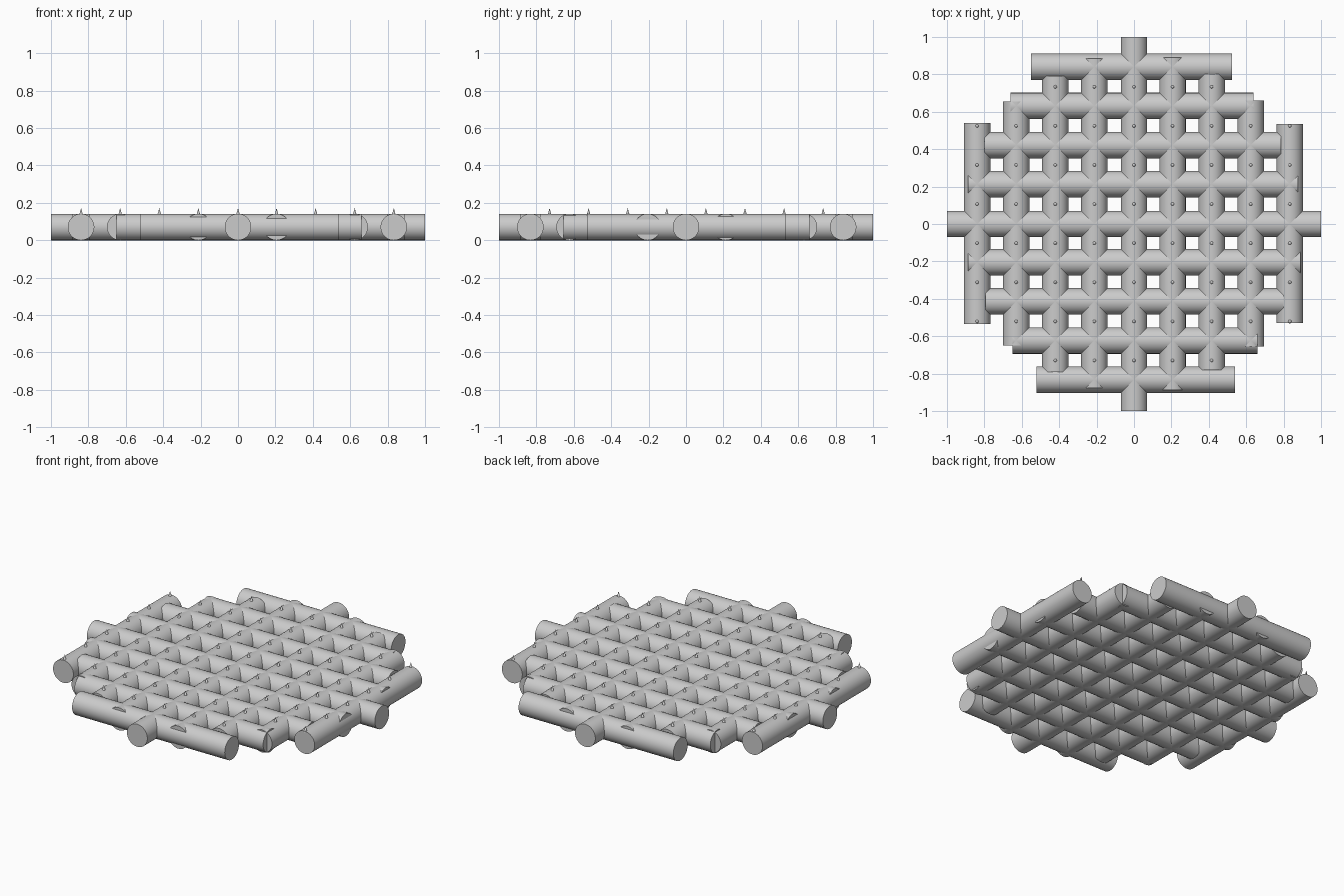
import bpy
from math import pi, radians

if "Cube" in bpy.data.objects:
    bpy.data.objects.remove(bpy.data.objects["Cube"])

R = 0.0708          # bar radius
STEP = 0.209        # grid spacing
CX, CY = -0.003, 0.004

# start and end of each bar, from index -4 to 4
X_BARS = [(-0.52, 0.54), (-0.65, 0.66), (-0.795, 0.80), (-0.888, 0.891), (-1, 1),
          (-0.888, 0.877), (-0.80, 0.785), (-0.66, 0.64), (-0.55, 0.525)]
Y_BARS = [(-0.535, 0.54), (-0.65, 0.655), (-0.79, 0.79), (-0.878, 0.886), (-1, 1),
          (-0.887, 0.891), (-0.78, 0.803), (-0.655, 0.66), (-0.53, 0.535)]


def smooth(ob):
    bpy.ops.object.shade_smooth_by_angle(angle=radians(35))


def offset(i, c):
    return 0 if i == 0 else c + STEP * i


def bar(name, a, b, pos, along_x):
    mid = (a + b) / 2
    loc = (mid, pos, R) if along_x else (pos, mid, R)
    rot = (0, pi / 2, 0) if along_x else (pi / 2, 0, 0)
    bpy.ops.mesh.primitive_cylinder_add(vertices=48, radius=R, depth=b - a,
                                        location=loc, rotation=rot)
    ob = bpy.context.object
    ob.name = name
    smooth(ob)


# crossing round bars
for i in range(-4, 5):
    bar(f"cross_bar_{i + 5}", *X_BARS[i + 4], offset(i, CY), True)
    bar(f"long_bar_{i + 5}", *Y_BARS[i + 4], offset(i, CX), False)

# small spikes on top of the long bars, midway between crossings
for i in range(-4, 5):
    rows = 4 if abs(i) <= 2 else 3
    for j in range(-rows, rows):
        y = CY / 2 + STEP * (j + 0.5)
        bpy.ops.mesh.primitive_cone_add(vertices=16, radius1=0.011, radius2=0, depth=0.04,
                                        location=(offset(i, CX), y, 0.152))
        ob = bpy.context.object
        ob.name = f"spike_{i + 5}_{j + 5}"
        smooth(ob)
